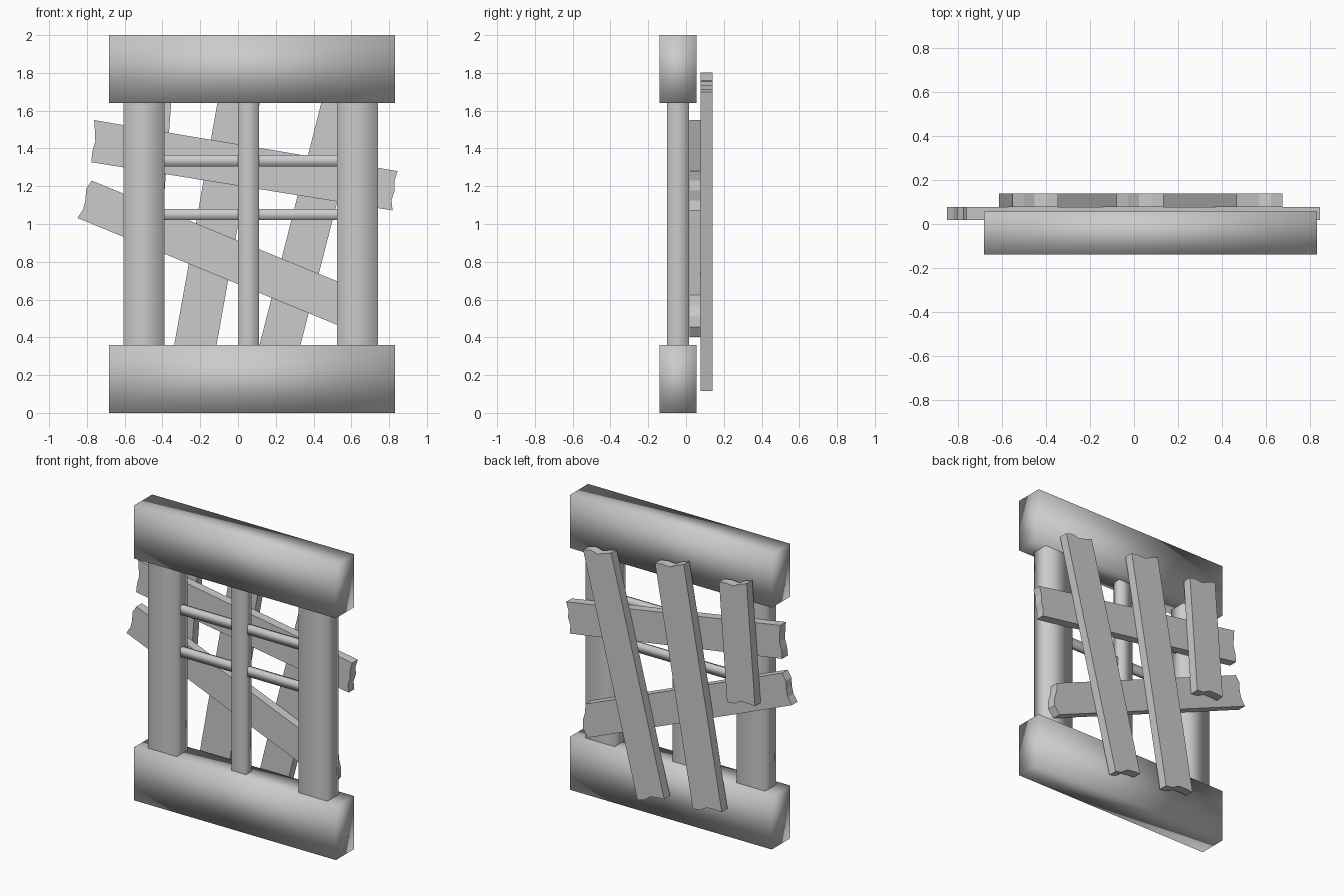
import bpy, bmesh
from mathutils import Vector

if "Cube" in bpy.data.objects:
    bpy.data.objects.remove(bpy.data.objects["Cube"])


def finish(name, bm, smooth):
    bmesh.ops.recalc_face_normals(bm, faces=bm.faces[:])
    me = bpy.data.meshes.new(name)
    bm.to_mesh(me)
    bm.free()
    for p in me.polygons:
        p.use_smooth = smooth
    ob = bpy.data.objects.new(name, me)
    bpy.context.collection.objects.link(ob)
    return ob


def box(name, lo, hi, open_axis=None):
    """Soft-shaded box; open_axis drops the hidden end caps along that axis."""
    lo, hi = Vector(lo), Vector(hi)
    bm = bmesh.new()
    bmesh.ops.create_cube(bm, size=1)
    for v in bm.verts:
        v.co = (lo + hi) / 2 + v.co * (hi - lo)
    bmesh.ops.recalc_face_normals(bm, faces=bm.faces[:])
    if open_axis is not None:
        caps = [f for f in bm.faces if abs(f.normal[open_axis]) > 0.9]
        bmesh.ops.delete(bm, geom=caps, context='FACES_ONLY')
    return finish(name, bm, True)


def broken_edge(a, b, jag):
    """Points from a to b, the inner ones pushed sideways by jag."""
    a, b = Vector(a), Vector(b)
    d = (b - a).normalized()
    side = Vector((-d.y, d.x))
    n = len(jag) + 1
    return [a] + [a.lerp(b, (i + 1) / n) + side * j for i, j in enumerate(jag)] + [b]


def plank(name, end_a, end_b, y0, y1, jag_a, jag_b):
    """Flat board in the xz plane with two splintered ends."""
    pts = broken_edge(*end_a, jag_a) + broken_edge(*end_b, jag_b)
    bm = bmesh.new()
    face = bm.faces.new([bm.verts.new((p.x, y0, p.y)) for p in pts])
    ext = bmesh.ops.extrude_face_region(bm, geom=[face], use_keep_orig=True)
    for v in ext['geom']:
        if isinstance(v, bmesh.types.BMVert):
            v.co.y = y1
    return finish(name, bm, False)


# Heavy sill and lintel
for name, z in (("sill_beam", 0.0), ("lintel_beam", 1.64)):
    box(name, (-0.683, -0.139, z), (0.832, 0.056, z + 0.36))

# Side posts and thin centre mullion
for name, x0, x1, y0, y1 in (("left_post", -0.607, -0.39, -0.1, 0.017),
                             ("right_post", 0.523, 0.742, -0.1, 0.017),
                             ("centre_mullion", 0.0, 0.11, -0.071, -0.013)):
    box(name, (x0, y0, 0.35), (x1, y1, 1.65), open_axis=2)

# Two cross bars
for name, z in (("lower_bar", 1.02), ("upper_bar", 1.305)):
    box(name, (-0.4, -0.057, z), (0.53, -0.026, z + 0.06), open_axis=0)

# Sloping boards nailed over the opening
Y0, Y1, Y2 = 0.018, 0.078, 0.139
plank("upper_cross_board", ((-0.762, 1.55), (-0.777, 1.327)),
      ((0.818, 1.072), (0.845, 1.28)), Y0, Y1, (0.008, 0.014, 0.002), (0.012, 0.002, -0.004 + 0.014))
plank("lower_cross_board", ((-0.775, 1.23), (-0.85, 1.032)),
      ((0.68, 0.402), (0.70, 0.625)), Y0, Y1, (-0.012, 0.006, 0.012), (-0.035, -0.03, -0.008))

# Upright boards on the back (the first one is snapped short)
plank("left_back_board", ((-0.345, 1.755), (-0.552, 1.80)),
      ((-0.615, 0.985), (-0.405, 0.957)), Y1, Y2, (0.004, 0.02, 0.006), (0.012, 0.018, -0.002))
plank("middle_back_board", ((0.135, 1.755), (-0.08, 1.803)),
      ((-0.366, 0.20), (-0.148, 0.165)), Y1, Y2, (0.004, 0.02, 0.006), (0.012, 0.018, -0.002))
plank("right_back_board", ((0.675, 1.70), (0.465, 1.735)),
      ((0.066, 0.172), (0.268, 0.115)), Y1, Y2, (-0.006, 0.016, 0.008), (0.012, 0.018, -0.002))
